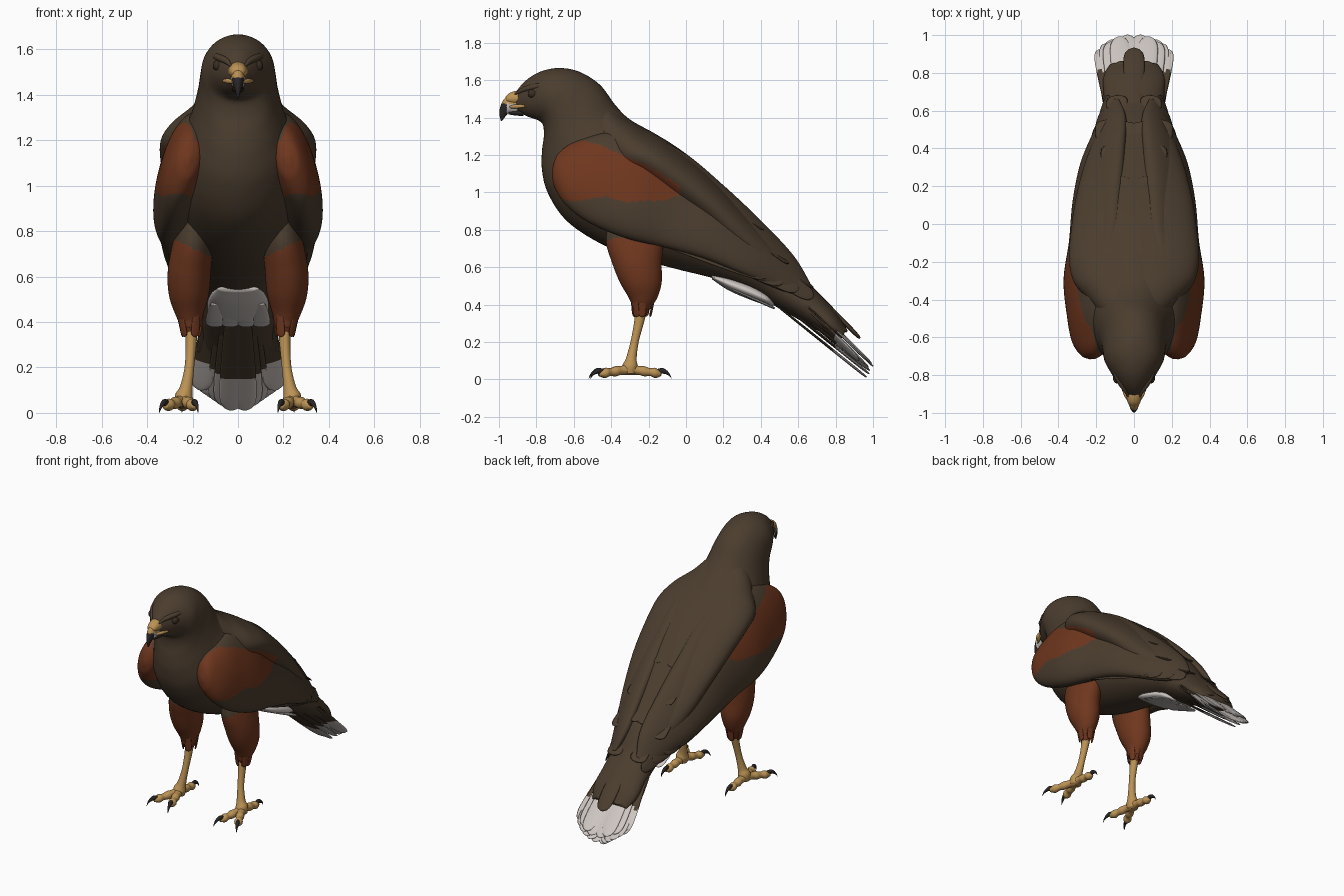
import bpy, bmesh, math
from mathutils import Vector as V


def material(name, rgb):
    m = bpy.data.materials.new(name)
    m.diffuse_color = (*rgb, 1)
    return m


BROWN = material("dark brown", (0.071, 0.047, 0.028))
RUFOUS = material("rufous", (0.160, 0.038, 0.013))
WHITE = material("off white", (0.62, 0.57, 0.54))
YELLOW = material("yellow ochre", (0.50, 0.29, 0.09))
BLACK = material("horn black", (0.022, 0.019, 0.018))
EYE = material("eye brown", (0.040, 0.026, 0.016))


def spline(rows, sub):
    """Catmull-Rom through rows of numbers."""
    out, n = [], len(rows)
    for i in range(n - 1):
        p = [rows[max(i - 1, 0)], rows[i], rows[i + 1], rows[min(i + 2, n - 1)]]
        for k in range(sub):
            t = k / sub
            out.append([0.5 * (2 * b + (c - a) * t + (2 * a - 5 * b + 4 * c - d) * t * t
                               + (3 * b - a - 3 * c + d) * t ** 3) for a, b, c, d in zip(*p)])
    return out + [list(rows[-1])]


def loft(name, rows, mats, sub=6, seg=24, mirror=False, rule=None):
    """Skin elliptical rings; row = one axis end xyz, other axis end xyz, half thickness."""
    rings = spline(rows, sub)
    mids = [(V(r[:3]) + V(r[3:6])) / 2 for r in rings]
    bm, loops = bmesh.new(), []
    for i, r in enumerate(rings):
        a = (V(r[:3]) - V(r[3:6])) / 2
        tangent = mids[min(i + 1, len(mids) - 1)] - mids[max(i - 1, 0)]
        s = a.cross(tangent).normalized() * max(r[6], 0.0005)
        loops.append([bm.verts.new(mids[i] + a * math.cos(q) + s * math.sin(q))
                      for q in (2 * math.pi * k / seg for k in range(seg))])
    for p, q in zip(loops, loops[1:]):
        for k in range(seg):
            bm.faces.new((p[k], p[(k + 1) % seg], q[(k + 1) % seg], q[k]))
    bm.faces.new(loops[0])
    bm.faces.new(loops[-1])
    bmesh.ops.recalc_face_normals(bm, faces=bm.faces)
    for f in bm.faces:
        f.smooth = True
        f.material_index = rule(f.calc_center_median()) if rule else 0
    me = bpy.data.meshes.new(name)
    bm.to_mesh(me)
    bm.free()
    for m in mats:
        me.materials.append(m)
    ob = bpy.data.objects.new(name, me)
    bpy.context.collection.objects.link(ob)
    if mirror:
        mod = ob.modifiers.new("mirror", 'MIRROR')
        mod.use_mirror_merge = False
    return ob


def central(name, rows, mats, **kw):
    """Loft on the middle plane; row = top y z, bottom y z, half width."""
    return loft(name, [(0, a, b, 0, c, d, w) for a, b, c, d, w in rows], mats, **kw)


def tube(name, pts, mats, axis=(0, 0, 1), **kw):
    """Loft along points; row = xyz, radius along axis, radius across."""
    ax = V(axis)
    rows = [(*(V(p[:3]) + ax * p[3]), *(V(p[:3]) - ax * p[3]), p[4]) for p in pts]
    return loft(name, rows, mats, mirror=True, **kw)


def feather(name, root, tip, width, across, mats=(BROWN,), thick=0.007, rule=None, mirror=True):
    root, tip, ac = V(root), V(tip), V(across)
    d = (tip - root).normalized()
    ac = (ac - d * ac.dot(d)).normalized()
    rows = []
    for t, f in ((0, .5), (.3, .8), (.65, 1), (.88, 1), (.97, .7), (1, .2)):
        c = root.lerp(tip, t)
        rows.append((*(c + ac * width * f), *(c - ac * width * f), thick * (0.3 + 0.7 * f)))
    loft(name, rows, mats, sub=6, seg=12, mirror=mirror, rule=rule)


# Head, neck, torso and rump in one skin
central("body", [
    (-.915, 1.53, -.90, 1.435, .036), (-.86, 1.595, -.845, 1.405, .080),
    (-.78, 1.645, -.79, 1.385, .124), (-.68, 1.665, -.765, 1.36, .156),
    (-.57, 1.645, -.76, 1.30, .166), (-.46, 1.575, -.77, 1.22, .178),
    (-.38, 1.47, -.77, 1.12, .205), (-.30, 1.39, -.74, 1.0, .245),
    (-.15, 1.305, -.65, .86, .275), (0, 1.205, -.50, .75, .28),
    (.15, 1.06, -.30, .66, .26), (.30, .92, -.05, .59, .22),
    (.45, .76, .15, .54, .18), (.57, .63, .35, .47, .16),
    (.65, .52, .48, .39, .16), (.73, .44, .62, .31, .16),
    (.81, .35, .74, .24, .162), (.86, .27, .82, .20, .13)], [BROWN], seg=48)

# Rufous shoulder patch outline, as y z points
PATCH = [(-.76, 1.1), (-.70, 1.22), (-.66, 1.26), (-.57, 1.285), (-.45, 1.25), (-.2, 1.14),
         (-.06, 1.055), (-.03, 1.03), (-.03, .99), (-.1, .96), (-.3, .95), (-.42, .98),
         (-.6, .95), (-.74, .98)]


def in_patch(c):
    if c.z > 1.2 and abs(c.x) < .20 + .3 * (c.y + .65):
        return 0
    hit = False
    for (y1, z1), (y2, z2) in zip(PATCH, PATCH[1:] + PATCH[:1]):
        if (z1 > c.z) != (z2 > c.z) and c.y < y1 + (c.z - z1) * (y2 - y1) / (z2 - z1):
            hit = not hit
    return int(hit)


# Broad mantle joining neck and wings across the back
central("mantle", [
    (-.43, 1.50, -.57, 1.24, .15), (-.34, 1.41, -.47, 1.18, .23), (-.24, 1.35, -.37, 1.10, .318),
    (-.10, 1.275, -.26, 1.06, .344), (.06, 1.16, -.09, .94, .331), (.22, 1.01, .08, .82, .305),
    (.40, .82, .27, .64, .255), (.54, .67, .45, .52, .185), (.62, .56, .57, .46, .10)],
    [BROWN, RUFOUS], sub=16, seg=140, rule=lambda c: in_patch(c) if abs(c.x) > .25 else 0)

# Folded wings
loft("wing", [
    (.215, -.715, 1.13, .225, -.715, 1.08, .015), (.20, -.68, 1.21, .24, -.70, 1.02, .055),
    (.18, -.58, 1.275, .28, -.64, .93, .085), (.18, -.42, 1.32, .30, -.52, .84, .10),
    (.14, -.22, 1.31, .32, -.33, .76, .117), (.10, 0, 1.20, .31, -.12, .71, .10),
    (.08, .20, 1.03, .30, .10, .65, .09), (.06, .40, .84, .27, .30, .57, .07),
    (.05, .57, .66, .20, .48, .49, .05), (.08, .66, .52, .15, .64, .44, .015)],
    [BROWN, RUFOUS], sub=18, seg=120, mirror=True, rule=in_patch)

# Flight feathers along the lower wing edge
for i in range(4):
    feather("flight_feather", (.315, -.25 + .08 * i, .79 + .03 * i),
            (.23 - .03 * i, .44 + .08 * i, .56 - .04 * i), .05, (-.35, 0, 1))

# Overlapping back feathers
for x, y, z in ((.07, .25, .975), (.18, .23, .945), (.12, .42, .80), (.04, .54, .685),
                (.15, .55, .62), (.09, .68, .49)):
    feather("back_feather", (x, y - .20, z + .14), (x, y, z), .055, (1, 0, -1.5 * x))

# Upper tail coverts
feather("tail_covert_middle", (0, .50, .66), (0, .93, .22), .055, (1, 0, 0), thick=.012, mirror=False)
for x0, y0, z0, x, y, z in ((.06, .48, .62, .07, .86, .255), (.09, .45, .58, .135, .80, .25)):
    feather("tail_covert", (x0, y0, z0), (x, y, z), .052, (1, 0, -3 * x), thick=.012)


# Fanned tail feathers with white tips, in a lower and an upper layer
def white_tip(c):
    return int(c.y - .42 * (c.z - .13) > .765)


for i in range(6):
    u = i / 5
    feather("tail_feather", (.02 + .06 * u, .38 + .05 * u, .48 + .10 * u),
            (.03 + .14 * u, .965 + .10 * u - .14 * u * u, .012 + .09 * u), .052, (1, 0, .4 * u),
            (BROWN, WHITE), rule=white_tip)
for i in range(4):
    u = i / 3
    feather("upper_tail_feather", (.02 + .06 * u, .46, .62 - .03 * u),
            (.035 + .125 * u, 1.0 - .08 * u * u, .07 + .05 * u), .054, (1, 0, 0),
            (BROWN, WHITE), rule=white_tip)

# White patch under the tail
central("undertail", [(.14, .56, .14, .535, .09), (.22, .55, .23, .475, .125),
                      (.34, .51, .36, .42, .135), (.43, .46, .44, .395, .12),
                      (.47, .42, .47, .395, .06)], [WHITE])
for x in (.035, .10):
    feather("undertail_feather", (x, .25, .48), (x, .475, .38), .04, (1, 0, 0), (WHITE,))

# Beak: yellow base, pale middle, dark hook
central("beak_base", [(-.87, 1.545, -.87, 1.46, .046), (-.91, 1.543, -.91, 1.465, .041),
                      (-.945, 1.53, -.94, 1.472, .034), (-.965, 1.51, -.955, 1.48, .024)], [YELLOW])
central("beak_hook", [(-.90, 1.52, -.90, 1.425, .033), (-.94, 1.52, -.93, 1.425, .030),
                      (-.972, 1.50, -.945, 1.425, .026), (-.992, 1.46, -.955, 1.418, .019),
                      (-.998, 1.42, -.968, 1.403, .011), (-.990, 1.383, -.984, 1.381, .003)],
        [WHITE, BLACK, YELLOW], sub=10,
        rule=lambda c: 2 if c.z > 1.475 else int(c.y < -.958))
central("lower_beak", [(-.87, 1.44, -.87, 1.408, .026), (-.92, 1.44, -.92, 1.412, .020),
                       (-.95, 1.43, -.95, 1.418, .008)], [BLACK])
tube("mouth_corner", [(.024, -.94, 1.457, .007, .006), (.044, -.905, 1.460, .011, .009),
                      (.064, -.862, 1.461, .006, .005)], [YELLOW])

# Eyes under heavy brows
tube("eye", [(.087, -.845, 1.528, .003, .003), (.087, -.838, 1.528, .018, .016),
             (.089, -.818, 1.528, .024, .022), (.092, -.798, 1.528, .018, .016),
             (.092, -.791, 1.528, .003, .003)], [EYE])
tube("brow", [(.030, -.915, 1.525, .004, .004), (.047, -.88, 1.545, .013, .011),
              (.072, -.84, 1.558, .016, .015), (.098, -.79, 1.568, .014, .013),
              (.112, -.74, 1.572, .004, .004)], [BROWN])

# Feathered thighs with a ragged hem, blending to brown at the top
tube("thigh", [(.19, -.28, .86, .13, .070), (.200, -.275, .74, .153, .088),
               (.214, -.262, .62, .132, .095), (.216, -.242, .52, .112, .088),
               (.213, -.230, .44, .078, .064), (.208, -.235, .38, .045, .040),
               (.206, -.240, .34, .025, .025)], [RUFOUS, BROWN], axis=(0, 1, 0), seg=48, sub=12,
     rule=lambda c: int(c.z > .69 + .5 * (c.x - .13)))
for k in range(9):
    q = 2 * math.pi * k / 9
    c, s = math.cos(q), math.sin(q)
    feather("thigh_feather", (.212 + .066 * c, -.23 + .072 * s, .49),
            (.207 + .036 * c, -.236 + .045 * s, .335 + .04 * (k % 2)), .021, (-s, c, 0), (RUFOUS,), .005)

# Bare shanks and foot pads
tube("shank", [(.205, -.235, .40, .034, .030), (.206, -.25, .31, .027, .024),
               (.214, -.275, .20, .022, .021), (.228, -.293, .11, .029, .028),
               (.238, -.30, .07, .042, .040), (.240, -.30, .03, .034, .034)],
     [YELLOW], axis=(0, 1, 0))

# Toes and curved claws
for name, x, y in (("inner", .195, -.455), ("outer", .315, -.45), ("hind", .245, -.145)):
    base, tip = V((.24, -.30, .055)), V((x, y, .032))
    d = (tip - base).normalized()
    rows = []
    for t, r in ((0, .032), (.3, .024), (.5, .027), (.7, .021), (.88, .027), (1.08, .012)):
        rows.append((*base.lerp(tip, t), r, r))
    tube(name + "_toe", rows, [YELLOW], seg=16)
    claw = []
    for step, z, r in ((-.01, .042, .014), (.02, .046, .015), (.045, .036, .011),
                       (.062, .018, .006), (.068, .003, .002)):
        claw.append((*(V((x, y, z)) + V((d.x, d.y, 0)) * step), r, r * .8))
    tube(name + "_claw", claw, [BLACK], seg=12)
